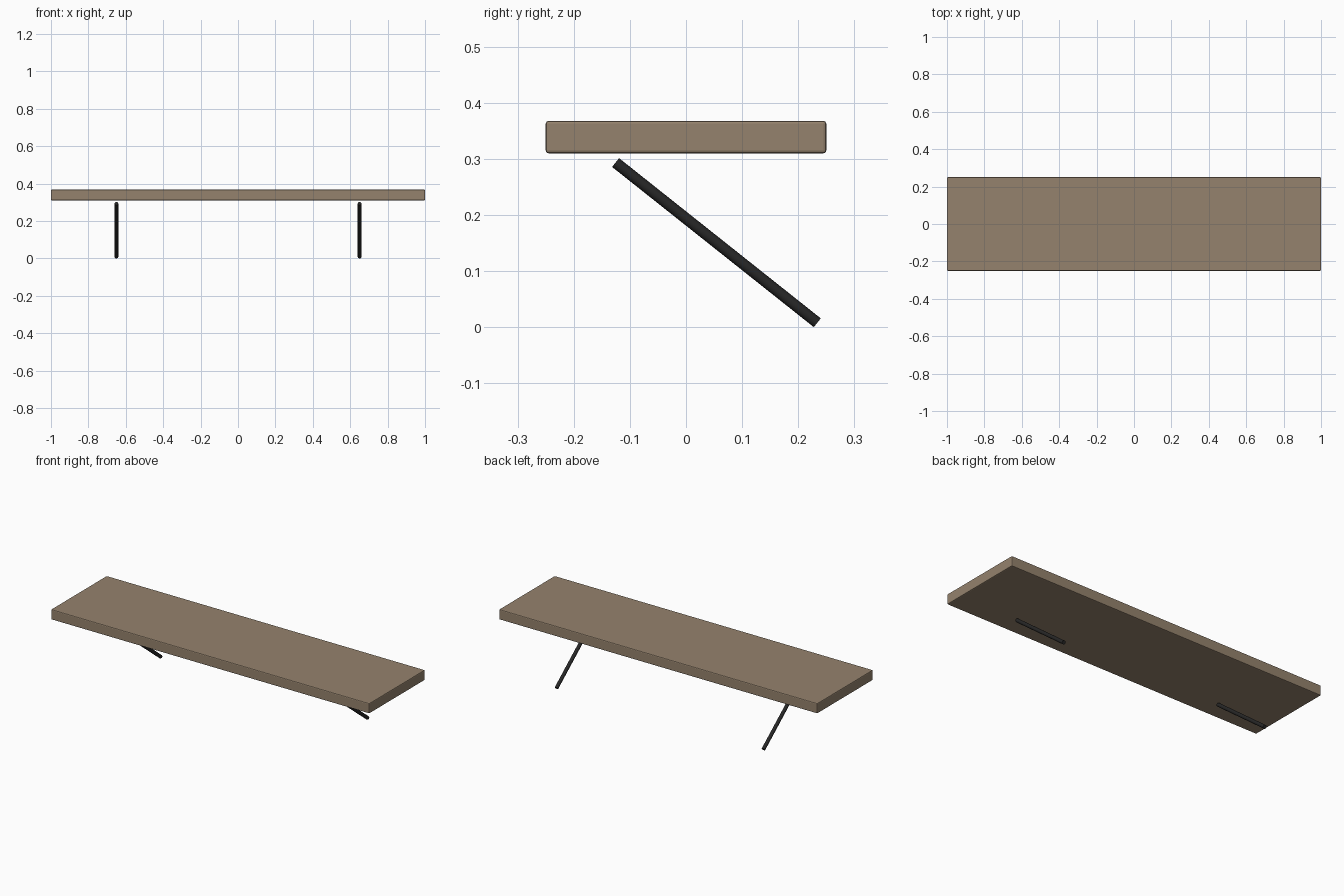
import bpy
from mathutils import Vector

default = bpy.data.objects.get("Cube")
if default:
    bpy.data.objects.remove(default, do_unlink=True)


def make_material(name, rgb):
    mat = bpy.data.materials.new(name)
    mat.use_nodes = True
    color = (*rgb, 1.0)
    mat.diffuse_color = color
    mat.node_tree.nodes["Principled BSDF"].inputs["Base Color"].default_value = color
    return mat


wood = make_material("brown wood", (0.30, 0.225, 0.153))
metal = make_material("black metal", (0.02, 0.02, 0.02))

# Shelf board with softened edges
bpy.ops.mesh.primitive_cube_add(size=1, location=(0, 0, 0.339))
board = bpy.context.object
board.name = "shelf_board"
board.scale = (2.0, 0.5, 0.058)
bpy.ops.object.transform_apply(location=False, rotation=False, scale=True)
board.data.materials.append(wood)
bevel = board.modifiers.new("soft_edges", "BEVEL")
bevel.width = 0.005
bevel.segments = 2


# Slanted support rods, running down towards the back
def support_rod(name, x, radius=0.01):
    top = Vector((x, -0.1255, 0.2935))
    foot = Vector((x, 0.234, 0.008))
    axis = top - foot
    bpy.ops.mesh.primitive_cylinder_add(
        vertices=16, radius=radius, depth=axis.length, location=(top + foot) / 2,
        rotation=axis.to_track_quat("Z", "Y").to_euler())
    rod = bpy.context.object
    rod.name = name
    rod.data.materials.append(metal)
    bpy.ops.object.shade_smooth_by_angle()


for name, x in (("left_support_rod", 0.65), ("right_support_rod", -0.65)):
    support_rod(name, x)
